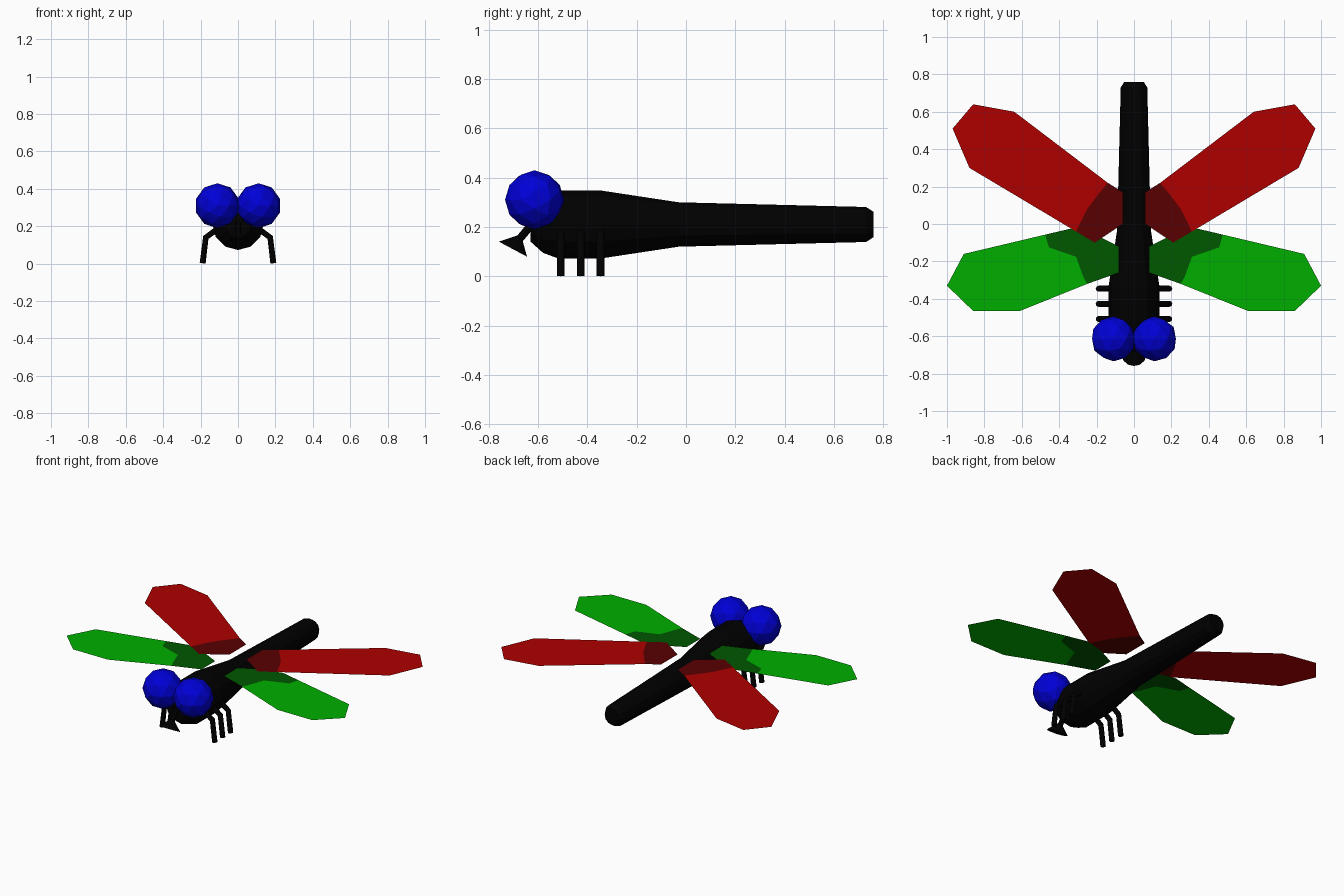
import bpy
import bmesh
import math
from mathutils import Vector

cube = bpy.data.objects.get("Cube")
if cube:
    bpy.data.objects.remove(cube)


def material(name, r, g, b):
    mat = bpy.data.materials.new(name)
    mat.use_nodes = True
    mat.diffuse_color = (r, g, b, 1)
    mat.node_tree.nodes["Principled BSDF"].inputs["Base Color"].default_value = (r, g, b, 1)
    return mat


BLACK = material("black", 0, 0, 0)
BLUE = material("eye blue", 0, 0, 0.68)
RED = material("red", 0.43, 0, 0)
DARK_RED = material("dark red", 0.1, 0, 0)
GREEN = material("green", 0, 0.43, 0)
DARK_GREEN = material("dark green", 0, 0.095, 0)
SIDES = (("left", 1), ("right", -1))


def finish(name, bm, *mats):
    mesh = bpy.data.meshes.new(name)
    bm.to_mesh(mesh)
    bm.free()
    for mat in mats:
        mesh.materials.append(mat)
    obj = bpy.data.objects.new(name, mesh)
    bpy.context.collection.objects.link(obj)
    return obj


def cone(name, base, top, r1, r2, mat, sides=8):
    """Cylinder or cone from the base point to the top point."""
    base, top = Vector(base), Vector(top)
    axis = top - base
    bm = bmesh.new()
    bmesh.ops.create_cone(bm, cap_ends=True, segments=sides, radius1=r1, radius2=r2, depth=axis.length)
    obj = finish(name, bm, mat)
    obj.rotation_mode = 'QUATERNION'
    obj.rotation_quaternion = axis.to_track_quat('Z', 'Y')
    obj.location = (base + top) / 2


# Body: faceted rings along y, capped at both ends
def body(profile, height, sides=12):
    bm = bmesh.new()
    rings = []
    for y, r in profile:
        angles = [2 * math.pi * i / sides for i in range(sides)]
        rings.append([bm.verts.new((r * math.sin(a), y, height + r * math.cos(a))) for a in angles])
    for a, b in zip(rings, rings[1:]):
        for i in range(sides):
            j = (i + 1) % sides
            bm.faces.new((a[i], a[j], b[j], b[i]))
    bm.faces.new(rings[0])
    bm.faces.new(rings[-1])
    bmesh.ops.recalc_face_normals(bm, faces=bm.faces)
    finish("body", bm, BLACK)


body([(-0.63, 0.07), (-0.58, 0.115), (-0.52, 0.137), (-0.34, 0.137),
      (-0.03, 0.09), (0.73, 0.071), (0.76, 0.052)], 0.21)

# Mouth: a short stalk ending in a cone
cone("mouth_stalk", (0, -0.61, 0.23), (0, -0.68, 0.145), 0.016, 0.016, BLACK)
cone("mouth_cone", (0, -0.702, 0.11), (0, -0.67, 0.17), 0.065, 0.0, BLACK, 12)

# Eyes: faceted balls with the poles facing front and back
for side, s in SIDES:
    bm = bmesh.new()
    bmesh.ops.create_icosphere(bm, subdivisions=2, radius=0.12)
    eye = finish(side + "_eye", bm, BLUE)
    eye.location = (s * 0.11, -0.614, 0.31)
    eye.rotation_euler.x = math.radians(90)


# Legs: bent tubes, three on each side
def leg(name, s, y):
    curve = bpy.data.curves.new(name, 'CURVE')
    curve.dimensions = '3D'
    curve.bevel_depth = 0.016
    curve.bevel_resolution = 2
    curve.use_fill_caps = True
    points = [(0.07, 0.215), (0.172, 0.14), (0.189, 0.002)]
    spline = curve.splines.new('POLY')
    spline.points.add(len(points) - 1)
    for p, (x, z) in zip(spline.points, points):
        p.co = (s * x, y, z, 1)
    curve.materials.append(BLACK)
    obj = bpy.data.objects.new(name, curve)
    bpy.context.collection.objects.link(obj)


for side, s in SIDES:
    for place, y in (("front", -0.508), ("middle", -0.427), ("rear", -0.346)):
        leg(f"{side}_{place}_leg", s, y)


# Wings: flat sheets, a bright blade and a dark root sharing a border
def wing(name, s, z, blade, border, root, mats):
    bm = bmesh.new()

    def verts(points):
        return [bm.verts.new((s * x, y, z)) for x, y in points]

    tip, seam, base = verts(blade), verts(border), verts(root)
    bm.faces.new(tip + seam[::-1]).material_index = 0
    bm.faces.new(seam + base).material_index = 1
    bm.normal_update()
    for f in bm.faces:
        if f.normal.z < 0:
            f.normal_flip()
    bmesh.ops.triangulate(bm, faces=bm.faces)
    finish(name, bm, *mats)


for side, s in SIDES:
    wing(side + "_rear_wing", s, 0.31,
         [(0.64, 0.6), (0.86, 0.64), (0.97, 0.51), (0.88, 0.3)],
         [(0.14, 0.22), (0.19, 0.16), (0.25, 0.08), (0.31, -0.04)],
         [(0.21, -0.1), (0.06, 0.0), (0.06, 0.17)], (RED, DARK_RED))
    wing(side + "_front_wing", s, 0.307,
         [(0.91, -0.16), (1.0, -0.33), (0.86, -0.465), (0.61, -0.465)],
         [(0.475, -0.057), (0.455, -0.125), (0.31, -0.175), (0.27, -0.285), (0.25, -0.32)],
         [(0.08, -0.26), (0.08, -0.12), (0.2, -0.06), (0.34, -0.025)], (GREEN, DARK_GREEN))
